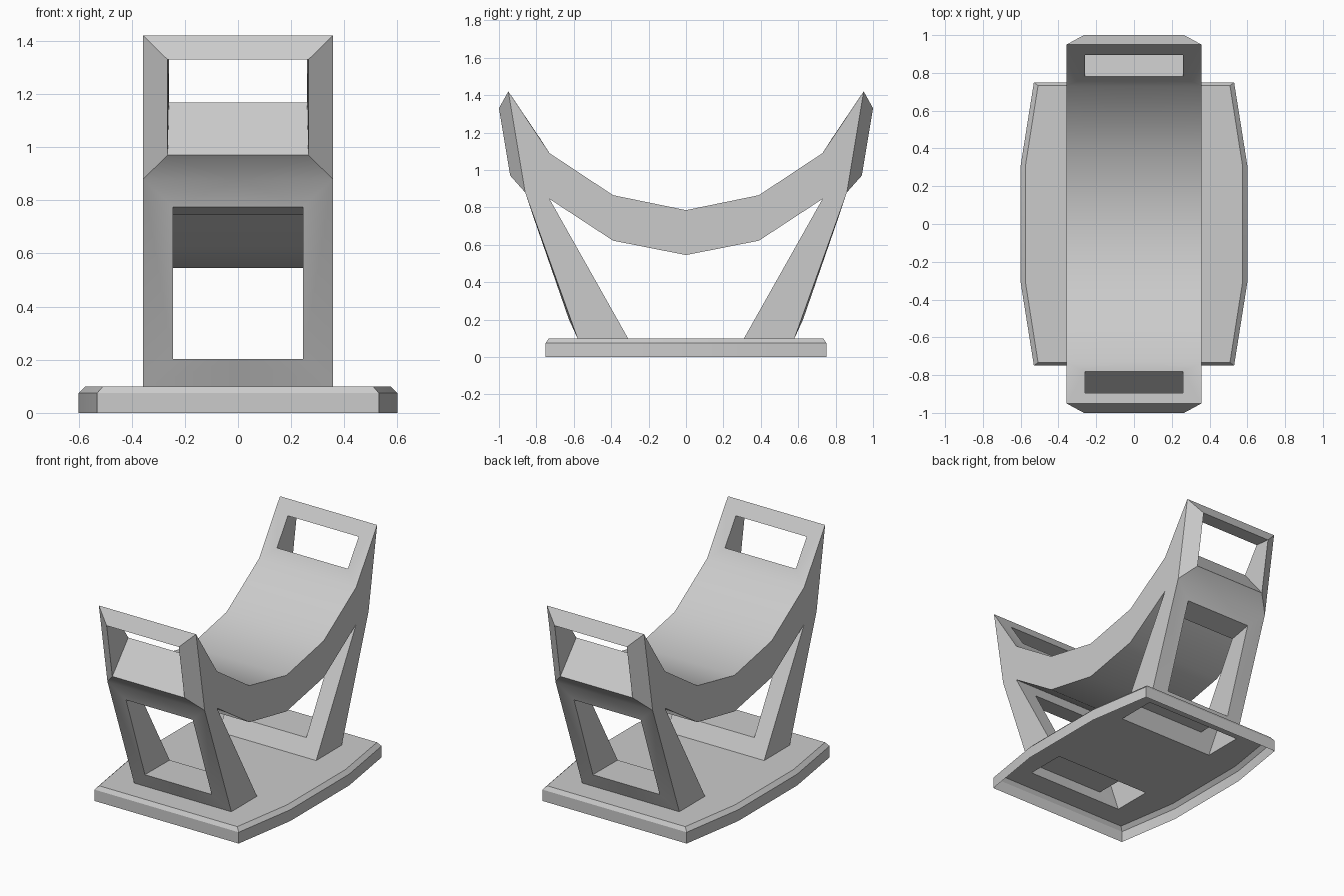
import bpy, bmesh, math

if "Cube" in bpy.data.objects:
    bpy.data.objects.remove(bpy.data.objects["Cube"])

W = 0.357  # half width of the seat band and legs


def build(name, quarter_faces):
    """Reflect one quarter (x >= 0, y <= 0) into all four and weld the seams."""
    bm = bmesh.new()
    for sx in (1, -1):
        for sy in (1, -1):
            for pts in quarter_faces:
                bm.faces.new([bm.verts.new((sx * x, sy * y, z)) for x, y, z in pts])
    bmesh.ops.remove_doubles(bm, verts=bm.verts[:], dist=0.0005)
    bmesh.ops.recalc_face_normals(bm, faces=bm.faces[:])
    mesh = bpy.data.meshes.new(name)
    bm.to_mesh(mesh)
    bm.free()
    obj = bpy.data.objects.new(name, mesh)
    bpy.context.collection.objects.link(obj)
    bpy.ops.object.select_all(action='DESELECT')
    obj.select_set(True)
    bpy.context.view_layer.objects.active = obj
    bpy.ops.object.shade_smooth_by_angle(angle=math.radians(26))
    return obj


def bridge(a, b):
    """Quads between two open point rows."""
    return [[a[i], a[i + 1], b[i + 1], b[i]] for i in range(len(a) - 1)]


def half_frame(top, bottom, w):
    """Half of a rectangle, from its top centre round to its bottom centre."""
    return [(0, *top), (w, *top), (w, *bottom), (0, *bottom)]


def loft(*rings):
    return [f for a, b in zip(rings, rings[1:]) for f in bridge(a, b)]


# Side profile of the cradle, front half, as (y, z)
upper = [(-0.95, 1.42), (-0.73, 1.09), (-0.39, 0.865), (0, 0.785)]
lower = [(0, 0.545), (-0.39, 0.622), (-0.73, 0.845)]
leg_in, leg_out, knee = (-0.31, 0.1), (-0.58, 0.1), (-0.86, 0.88)

# Side walls
faces = [[(W, *p) for p in upper + lower + [leg_in, leg_out, knee]]]
# Seat surface and underside
for row in (upper[1:], lower):
    faces += bridge([(0, *p) for p in row], [(W, *p) for p in row])
# Handle frame with its flared through-hole
faces += loft(half_frame(upper[0], upper[1], W),
              half_frame((-0.895, 1.337), (-0.78, 1.168), 0.26),
              half_frame((-1.0, 1.33), (-0.94, 0.97), 0.265),
              half_frame(upper[0], knee, W))
# Leg frame with its through-hole
faces += loft(half_frame(knee, leg_out, W),
              half_frame((-0.825, 0.775), (-0.627, 0.203), 0.245),
              half_frame((-0.674, 0.745), (-0.367, 0.201), 0.245),
              half_frame(lower[2], leg_in, W))
build("cradle_seat_with_legs", faces)

# Base plate: chamfered tray, open below and open into the hollow legs
outline = [(0, -0.75), (0.53, -0.75), (0.6, -0.31), (0.6, 0)]
inset = [(0, -0.733), (0.508, -0.733), (0.575, -0.306), (0.575, 0)]
rim = [(x, y, 0.1) for x, y in inset]
faces = loft([(x, y, 0) for x, y in outline],
             [(x, y, 0.075) for x, y in outline], rim)
slot = [(0, -0.58, 0.1), (W, -0.58, 0.1), (W, -0.31, 0.1), (0, -0.31, 0.1)]
faces += bridge(rim[:3], slot[:3])
faces.append([rim[2], rim[3], (0, 0, 0.1), slot[3], slot[2]])
build("base_plate", faces)
